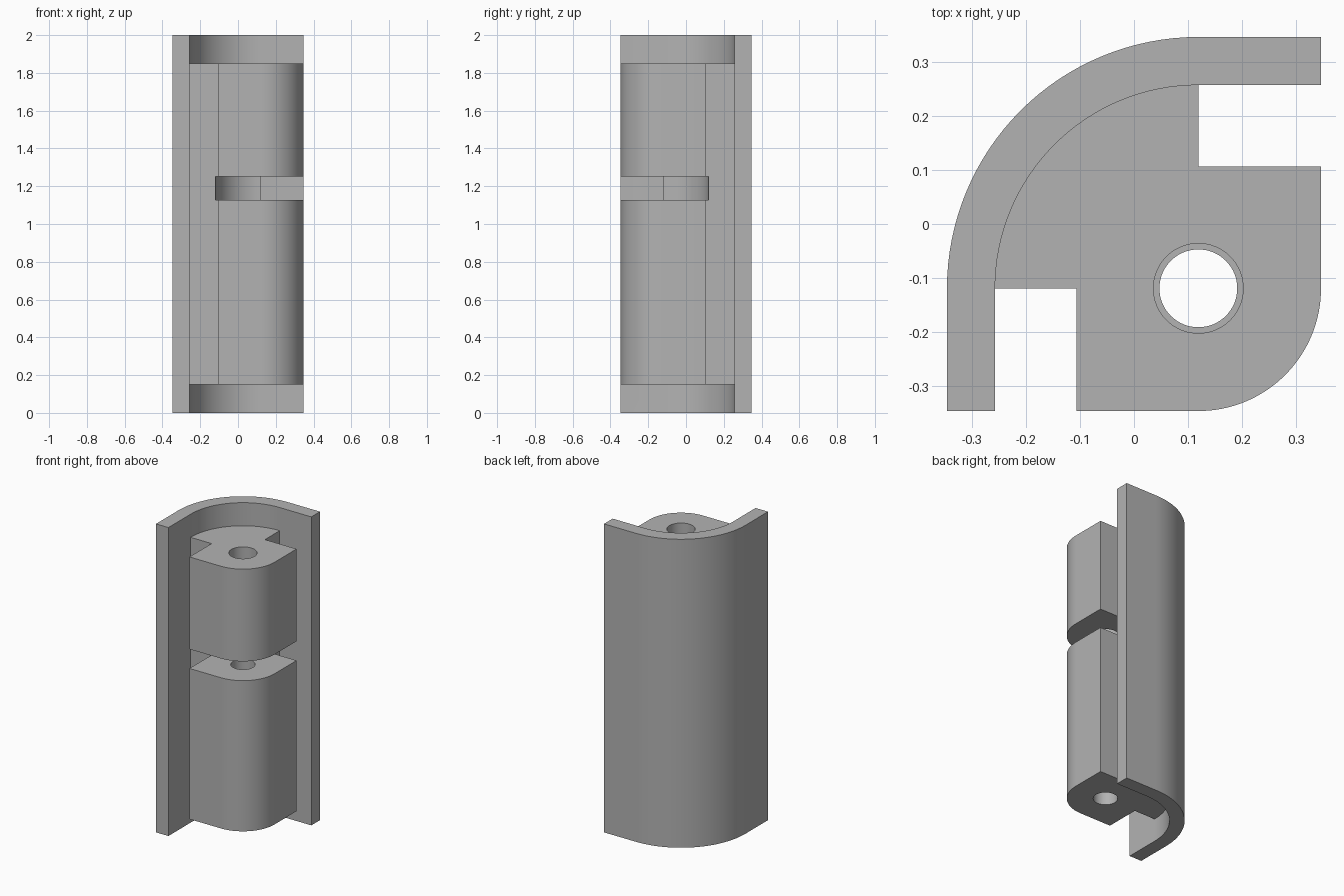
import bpy, bmesh, math

if "Cube" in bpy.data.objects:
    bpy.data.objects.remove(bpy.data.objects["Cube"])

C = (0.119, -0.119)   # common axis of the arcs and the bore
E = 0.346             # half width of the part

grey = bpy.data.materials.new("light_grey")
grey.diffuse_color = (0.45, 0.45, 0.45, 1)
grey.use_nodes = True
grey.node_tree.nodes["Principled BSDF"].inputs["Base Color"].default_value = grey.diffuse_color


def arc(r, a0, a1, n=32):
    """Points on an arc about the common axis, angles in degrees."""
    pts = []
    for i in range(n + 1):
        a = math.radians(a0 + (a1 - a0) * i / n)
        pts.append((C[0] + r * math.cos(a), C[1] + r * math.sin(a)))
    return pts


def prism(name, pts, z0, z1):
    """Extrude a flat outline from z0 to z1."""
    bm = bmesh.new()
    face = bm.faces.new([bm.verts.new((x, y, z0)) for x, y in pts])
    ext = bmesh.ops.extrude_face_region(bm, geom=[face])
    verts = [g for g in ext["geom"] if isinstance(g, bmesh.types.BMVert)]
    bmesh.ops.translate(bm, verts=verts, vec=(0, 0, z1 - z0))
    bmesh.ops.recalc_face_normals(bm, faces=bm.faces[:])
    mesh = bpy.data.meshes.new(name)
    bm.to_mesh(mesh)
    bm.free()
    mesh.materials.append(grey)
    ob = bpy.data.objects.new(name, mesh)
    bpy.context.collection.objects.link(ob)
    return ob


def combine(target, tool, operation):
    """Apply a boolean and discard the tool object."""
    mod = target.modifiers.new("bool", "BOOLEAN")
    mod.operation, mod.solver, mod.object = operation, "EXACT", tool
    bpy.context.view_layer.objects.active = target
    bpy.ops.object.modifier_apply(modifier=mod.name)
    bpy.data.objects.remove(tool)


# Curved outer wall, full height
wall = prism("hinge_body",
             [(E, E)] + arc(0.465, 90, 180) + [(-E, -E), (-0.257, -E)]
             + arc(0.376, 180, 90) + [(E, 0.257)], 0, 2)

# Inner block with two square notches; its back runs into the wall
block = prism("inner_block",
              arc(0.42, 90, 180) + [(-0.106, C[1]), (-0.106, -E)]
              + arc(E - C[0], 270, 360) + [(E, 0.106), (C[0], 0.106)],
              0.15, 1.85)

# Slot across the block, with a rounded back
slot = prism("slot_cutter",
             arc(0.237, 90, 180) + [(C[0] - 0.237, -0.5), (0.5, -0.5),
                                    (0.5, C[1] + 0.237)], 1.127, 1.252)
combine(block, slot, "DIFFERENCE")

# Bore: narrow below the slot, wider above
for r, z0, z1 in ((0.072, -0.1, 1.2), (0.083, 1.18, 2.1)):
    bore = prism("bore_cutter", arc(r, 0, 360, 64)[:-1], z0, z1)
    combine(block, bore, "DIFFERENCE")

combine(wall, block, "UNION")

bpy.ops.object.select_all(action="DESELECT")
wall.select_set(True)
bpy.context.view_layer.objects.active = wall
bpy.ops.object.shade_smooth_by_angle(angle=math.radians(30))
